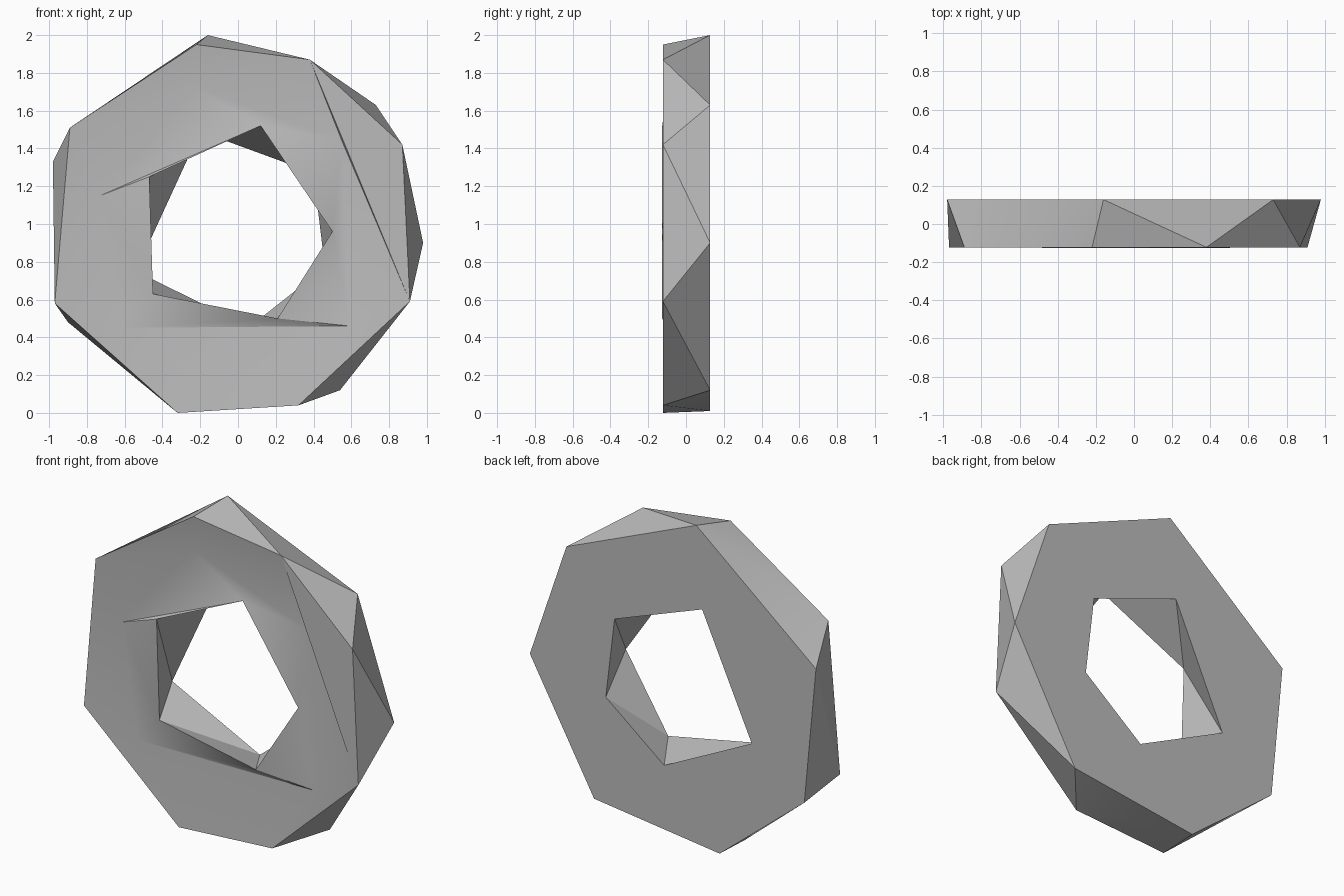
import bpy, bmesh, math

cube = bpy.data.objects.get("Cube")
if cube:
    bpy.data.objects.remove(cube, do_unlink=True)

stone = bpy.data.materials.new("plain grey")
stone.use_nodes = True
grey = (0.5, 0.5, 0.5, 1)
stone.diffuse_color = grey
stone.node_tree.nodes["Principled BSDF"].inputs["Base Color"].default_value = grey

bm = bmesh.new()


def ring(y, points):
    """Clockwise outline at one depth."""
    return [bm.verts.new((x, y, z)) for x, z in points]


def bridge(a, b):
    """Join two closed outlines with triangles, always taking the shorter new edge."""
    i = j = 0
    while i < len(a) or j < len(b):
        p, q = a[i % len(a)], b[j % len(b)]
        p_next, q_next = a[(i + 1) % len(a)], b[(j + 1) % len(b)]
        step_a = j == len(b) or (
            i < len(a) and (p_next.co - q.co).length < (p.co - q_next.co).length)
        if step_a:
            bm.faces.new((p, p_next, q))
            i += 1
        else:
            bm.faces.new((p, q_next, q))
            j += 1


# Outlines of the chipped ring
front_rim = ring(-0.122, [(-.22, 1.95), (.38, 1.87), (.87, 1.42), (.91, .59),
                          (.32, .04), (-.32, 0), (-.97, .58), (-.89, 1.51)])
back_rim = ring(0.128, [(-.16, 2), (.73, 1.63), (.98, .9), (.54, .12),
                        (-.32, .01), (-.9, .48), (-.98, 1.33)])
groove = ring(-0.095, [(-.73, 1.15), (-.24, 1.73), (.55, 1.44), (.59, .46), (-.62, .45)])
front_hole = ring(-0.126, [(.12, 1.52), (.5, .96), (.21, .5), (-.45, .63), (-.47, 1.25)])
back_hole = ring(0.128, [(-.2, 1.49), (.4, 1.27), (.46, .77), (.06, .455), (-.54, .75)])

# Outer side, hole wall and flat back
bridge(front_rim, back_rim)
bridge(front_hole, back_hole)
bridge(back_rim, back_hole)

# Front: one corner facet, then slopes down to the groove and up to the hole
bm.faces.new(front_rim[1:4])
bridge(front_rim[:2] + front_rim[3:], groove[1:] + groove[:1])
bridge(groove, front_hole)

bmesh.ops.recalc_face_normals(bm, faces=bm.faces)
mesh = bpy.data.meshes.new("faceted_ring")
bm.to_mesh(mesh)
bm.free()
mesh.materials.append(stone)

faceted_ring = bpy.data.objects.new("faceted_ring", mesh)
bpy.context.collection.objects.link(faceted_ring)
bpy.context.view_layer.objects.active = faceted_ring
faceted_ring.select_set(True)
bpy.ops.object.shade_smooth_by_angle(angle=math.radians(30))
